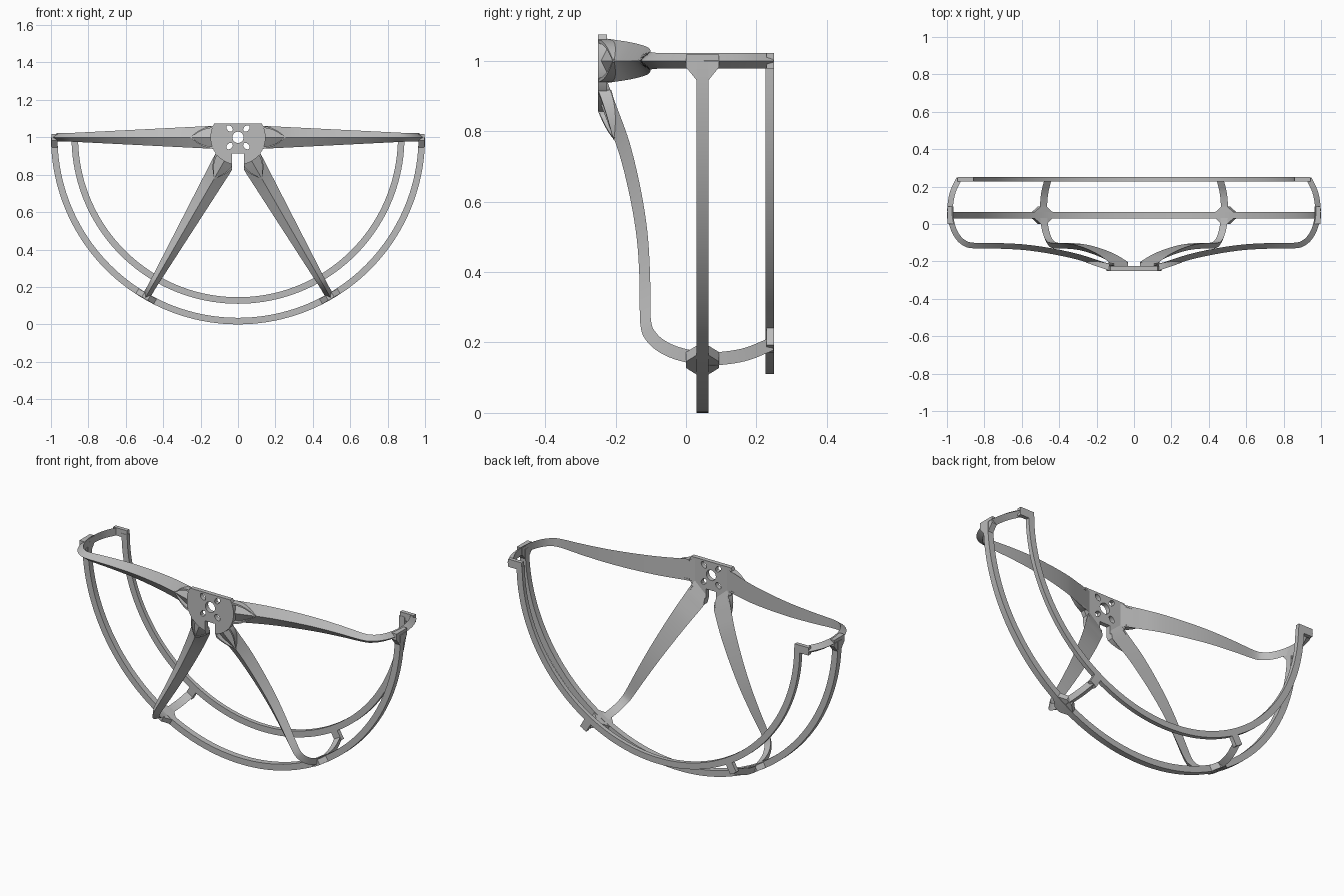
import bpy, bmesh, math
from mathutils import Vector, Matrix

cube = bpy.data.objects.get("Cube")
if cube:
    bpy.data.objects.remove(cube, do_unlink=True)

grey = bpy.data.materials.new("plain grey")
grey.use_nodes = True
grey.diffuse_color = (0.5, 0.5, 0.5, 1)
grey.node_tree.nodes["Principled BSDF"].inputs["Base Color"].default_value = (0.5, 0.5, 0.5, 1)


def finish(name, bm, smooth=True):
    """Turn a bmesh into a named, coloured object."""
    bmesh.ops.recalc_face_normals(bm, faces=bm.faces)
    mesh = bpy.data.meshes.new(name)
    bm.to_mesh(mesh)
    bm.free()
    mesh.materials.append(grey)
    obj = bpy.data.objects.new(name, mesh)
    bpy.context.collection.objects.link(obj)
    if smooth:
        bpy.ops.object.select_all(action='DESELECT')
        obj.select_set(True)
        bpy.context.view_layer.objects.active = obj
        bpy.ops.object.shade_smooth_by_angle(angle=math.radians(30))
    return obj


def sweep(name, sections, closed=False):
    """Skin a list of equal cross-sections, capping the ends."""
    bm = bmesh.new()
    loops = [[bm.verts.new(p) for p in s] for s in sections]
    for a, b in zip(loops, loops[1:]):
        for i in range(len(a)):
            j = (i + 1) % len(a)
            bm.faces.new((a[i], a[j], b[j], b[i]))
    bm.faces.new(loops[0])
    bm.faces.new(loops[-1])
    return finish(name, bm)


def place(r, y, s, angle):
    """Arm coordinates (radius, depth, sideways) to model coordinates."""
    a = math.radians(angle)
    x = r * math.cos(a) - s * math.sin(a)
    z = 1 + r * math.sin(a) + s * math.cos(a)
    if angle == 240:
        x = min(x, -SLOT)
    if angle == 300:
        x = max(x, SLOT)
    return Vector((x, y, z))


def smooth_path(pts, steps=5):
    """Catmull-Rom curve through the points."""
    pts = [Vector(p) for p in pts]
    ext = [2 * pts[0] - pts[1]] + pts + [2 * pts[-1] - pts[-2]]
    out = []
    for a, b, c, d in zip(ext, ext[1:], ext[2:], ext[3:]):
        for k in range(steps):
            t = k / steps
            out.append(0.5 * (2 * b + (c - a) * t + (2 * a - 5 * b + 4 * c - d) * t * t
                              + (3 * b - a - 3 * c + d) * t ** 3))
    return out + [pts[-1]]


SLOT = 0.032
ARMS = {"left": 0, "right": 180, "lower_right": 240, "lower_left": 300}
HALF = 0.022      # half width of the arm tips
DEPTH = 0.03      # ridge height of the arms

# Inner face of an arm, as (radius, depth)
ARM_PATH = smooth_path([
    (0.10, -0.225), (0.19, -0.195), (0.30, -0.16), (0.44, -0.13), (0.58, -0.11),
    (0.72, -0.102), (0.86, -0.10), (0.905, -0.085), (0.937, -0.05), (0.958, 0.0),
    (0.968, 0.06), (0.966, 0.11), (0.953, 0.17), (0.922, 0.236)])


def arm(name, angle):
    """Ridged arm with a triangular section, tapering outwards."""
    sections = []
    reached = 0
    for i, p in enumerate(ARM_PATH):
        tan = (ARM_PATH[min(i + 1, len(ARM_PATH) - 1)] - ARM_PATH[max(i - 1, 0)]).normalized()
        ridge = p + Vector((tan.y, -tan.x)) * DEPTH
        ridge.y = min(max(ridge.y, -0.25), 0.25)
        reached = max(reached, p.x)
        w = max(HALF, 0.063 - 0.05 * (reached - 0.1))
        sections.append([place(p.x, p.y, w, angle), place(ridge.x, ridge.y, 0, angle),
                         place(p.x, p.y, -w, angle)])
    sweep(name, sections)


def leaf_rim(name, angle, side):
    """Thin curved wall around the recess at an arm root."""
    sections = []
    for k in range(13):
        t = k / 12
        r, s = 0.13 + 0.125 * t, side * 0.06 * (1 - t * t)
        front, back = -0.25 + 0.043 * t, -0.212 + 0.03 * t
        inner = s - side * 0.011 * (1 - 0.5 * t)
        sections.append([place(r, front, s, angle), place(r, front, inner, angle),
                         place(r, back, inner, angle), place(r, back, s, angle)])
    sweep(name, sections)


def block(name, angle, outline, r0, r1):
    """Flat plate facing outwards, outline given as (sideways, depth)."""
    sweep(name, [[place(r, y, s, angle) for s, y in outline] for r in (r0, r1)])


def half_ring(name, r0, r1, y0, y1):
    """Lower half hoop with a rectangular section."""
    sections = []
    for k in range(81):
        a = 180 + 180 * k / 80
        sections.append([place(r, y, 0, a + 1e-6) for r, y in
                         ((r0, y0), (r1, y0), (r1, y1), (r0, y1))])
    sweep(name, sections)


# Hoops
half_ring("outer_hoop", 0.965, 1.0, 0.03, 0.064)
half_ring("inner_hoop", 0.855, 0.89, 0.226, 0.25)

# Arms, root rims, hoop gussets and end lips
for label, angle in ARMS.items():
    arm(label + "_arm", angle)
    for side in (-1, 1):
        leaf_rim(label + "_root_rim_" + ("a" if side < 0 else "b"), angle, side)
    reach_up = HALF if angle == 180 else 0.055
    lo, hi = -0.055, 0.055
    if angle == 0:
        hi = HALF - 0.004
    if angle == 180:
        lo = 0.004 - HALF
    outline = [(lo, 0.03), (-0.018, 0.0), (0.018, 0.0), (hi, 0.03),
               (hi, 0.064), (0.018, 0.094), (-0.018, 0.094), (lo, 0.064)]
    block(label + "_gusset", angle, outline, 0.966, 0.997)
    lip = [(-HALF, 0.228), (HALF, 0.228), (HALF, 0.25), (-HALF, 0.25)]
    block(label + "_lip", angle, lip, 0.858, 0.944)

# Hub plate: clipped disc with a slot and five holes
R = 0.147
start, end = math.asin(0.075 / R), -math.acos(SLOT / R)
right = [(R * math.cos(start + (end - start) * k / 24),
          R * math.sin(start + (end - start) * k / 24)) for k in range(25)]
right.append((SLOT, -0.086))
outlines = [right + [(-x, y) for x, y in reversed(right)]]
outlines.append([(0.03 * math.cos(k * math.pi / 12), 0.03 * math.sin(k * math.pi / 12))
                 for k in range(24)])
for sx in (-1, 1):
    for sy in (-1, 1):
        hole = []
        for k in range(16):
            a = k * math.pi / 8 + 0.01
            u, v = 0.02 * math.cos(a), 0.014 * math.sin(a)
            d = math.sqrt(0.5)
            hole.append((sx * (0.045 + (u - v) * d), sy * (0.047 + (u + v) * d)))
        outlines.append(hole)

curve = bpy.data.curves.new("hub_outline", 'CURVE')
curve.dimensions = '2D'
curve.fill_mode = 'BOTH'
curve.extrude = 0.0125
for pts in outlines:
    spline = curve.splines.new('POLY')
    spline.points.add(len(pts) - 1)
    for p, (x, y) in zip(spline.points, pts):
        p.co = (x, y, 0, 1)
    spline.use_cyclic_u = True
helper = bpy.data.objects.new("hub_outline", curve)
bpy.context.collection.objects.link(helper)
bpy.context.view_layer.update()
flat = bpy.data.meshes.new_from_object(helper.evaluated_get(bpy.context.evaluated_depsgraph_get()))
bm = bmesh.new()
bm.from_mesh(flat)
bpy.data.objects.remove(helper, do_unlink=True)
bmesh.ops.remove_doubles(bm, verts=bm.verts, dist=1e-5)
bm.transform(Matrix.Translation((0, -0.2375, 1)) @ Matrix.Rotation(math.pi / 2, 4, 'X'))
finish("hub_plate", bm)
